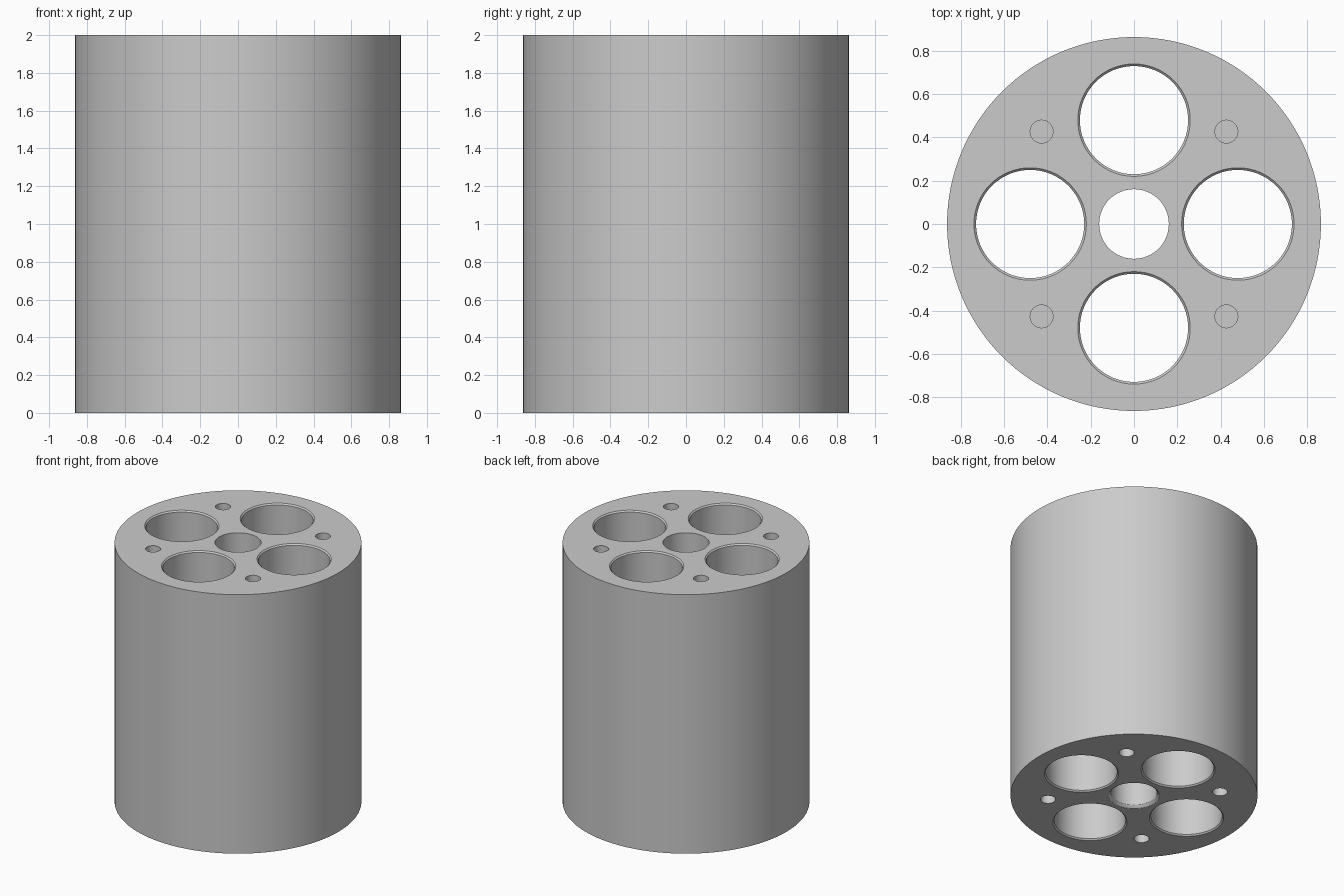
import bpy, bmesh, math

if "Cube" in bpy.data.objects:
    bpy.data.objects.remove(bpy.data.objects["Cube"])

H, R = 2.0, 0.864


def lathe(name, profile, segs, x=0.0, y=0.0):
    """Closed solid from a bottom-to-top list of (radius, z) rings."""
    bm = bmesh.new()
    rings = []
    for r, z in profile:
        rings.append([bm.verts.new((x + r * math.cos(2 * math.pi * i / segs),
                                    y + r * math.sin(2 * math.pi * i / segs), z))
                      for i in range(segs)])
    for a, b in zip(rings, rings[1:]):
        for i in range(segs):
            j = (i + 1) % segs
            bm.faces.new((a[i], a[j], b[j], b[i]))
    bm.faces.new(rings[0][::-1])
    bm.faces.new(rings[-1])
    me = bpy.data.meshes.new(name)
    bm.to_mesh(me)
    bm.free()
    ob = bpy.data.objects.new(name, me)
    bpy.context.collection.objects.link(ob)
    return ob


# Main cylinder
body = lathe("cylinder_body", [(R, 0), (R, H)], 128)
grey = bpy.data.materials.new("light grey")
grey.diffuse_color = (0.6, 0.6, 0.6, 1)
grey.use_nodes = True
grey.node_tree.nodes["Principled BSDF"].inputs["Base Color"].default_value = grey.diffuse_color
body.data.materials.append(grey)

# Centre bore, flared at the bottom
cutters = [lathe("centre_bore", [(0.181, -0.1), (0.181, 0), (0.169, 0.008),
                                 (0.161, 0.02), (0.161, H + 0.1)], 64)]

# Four large bores with a fine chamfer at each rim
c, r = 0.01, 0.25
bore = [(r + c, -0.1), (r + c, 0), (r, c), (r, H - c), (r + c, H), (r + c, H + 0.1)]
for i in range(4):
    a = i * math.pi / 2
    cutters.append(lathe("large_bore", bore, 64, 0.48 * math.cos(a), 0.48 * math.sin(a)))

# Four blind bolt holes in each end
for sx in (-1, 1):
    for sy in (-1, 1):
        for z0, z1 in ((-0.1, 0.3), (H - 0.3, H + 0.1)):
            cutters.append(lathe("bolt_hole", [(0.053, z0), (0.053, z1)], 32,
                                 sx * 0.427, sy * 0.427))

# Cut every hole, then bake the result and drop the cutters
for cut in cutters:
    cut.hide_render = True
    mod = body.modifiers.new("cut", 'BOOLEAN')
    mod.operation, mod.solver, mod.object = 'DIFFERENCE', 'EXACT', cut
bpy.context.view_layer.update()
deps = bpy.context.evaluated_depsgraph_get()
body.data = bpy.data.meshes.new_from_object(body.evaluated_get(deps))
body.modifiers.clear()
for cut in cutters:
    bpy.data.objects.remove(cut)

# Smooth walls, sharp rims
bpy.ops.object.select_all(action='DESELECT')
body.select_set(True)
bpy.context.view_layer.objects.active = body
bpy.ops.object.shade_smooth_by_angle(angle=math.radians(30))
